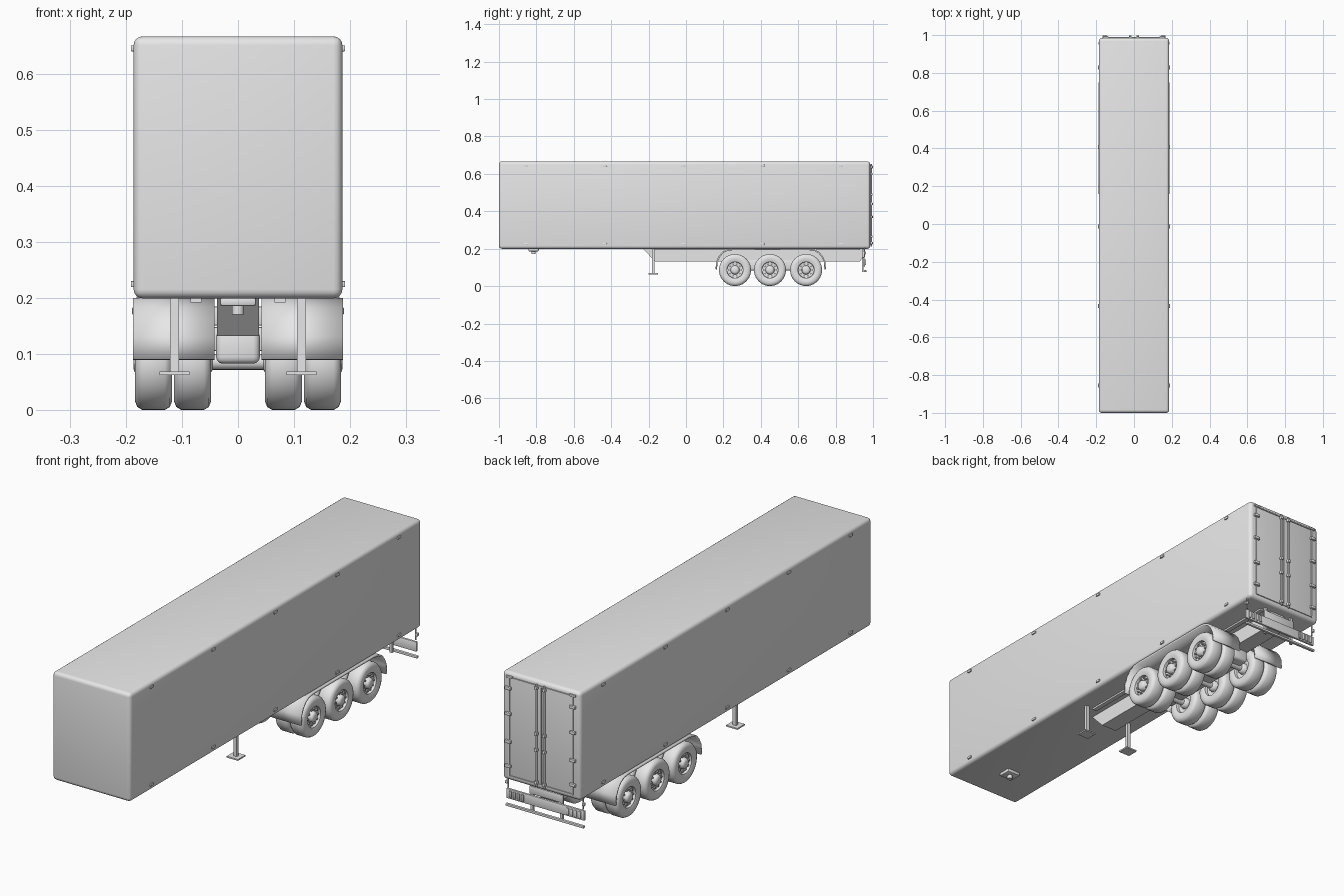
import bpy, bmesh, math
from mathutils import Matrix, Vector

cube = bpy.data.objects.get("Cube")
if cube:
    bpy.data.objects.remove(cube, do_unlink=True)

GREY = (0.8, 0.8, 0.8, 1)
mat = bpy.data.materials.new("plain grey")
mat.use_nodes = True
mat.diffuse_color = GREY
mat.node_tree.nodes["Principled BSDF"].inputs["Base Color"].default_value = GREY
SIDES = (-1, 1)
TURN = {"x": Matrix.Rotation(math.pi / 2, 4, "Y"),
        "y": Matrix.Rotation(math.pi / 2, 4, "X"), "z": Matrix()}


def finish(name, bm):
    bmesh.ops.recalc_face_normals(bm, faces=bm.faces)
    mesh = bpy.data.meshes.new(name)
    bm.to_mesh(mesh)
    bm.free()
    mesh.materials.append(mat)
    ob = bpy.data.objects.new(name, mesh)
    bpy.context.collection.objects.link(ob)
    bpy.ops.object.select_all(action="DESELECT")
    ob.select_set(True)
    bpy.context.view_layer.objects.active = ob
    bpy.ops.object.shade_smooth_by_angle(angle=math.radians(40))
    return ob


def boxes(name, centres, size, bevel=0, segments=2):
    bm = bmesh.new()
    for c in centres:
        bmesh.ops.create_cube(bm, size=1, matrix=Matrix.Translation(c) @ Matrix.Diagonal((*size, 1)))
    if bevel:
        bmesh.ops.bevel(bm, geom=bm.edges[:], offset=bevel, segments=segments,
                        profile=0.5, affect="EDGES")
    return finish(name, bm)


def rods(name, centres, radius, length, axis, sides=12):
    bm = bmesh.new()
    for c in centres:
        bmesh.ops.create_cone(bm, cap_ends=True, segments=sides, radius1=radius, radius2=radius,
                              depth=length, matrix=Matrix.Translation(c) @ TURN[axis])
    return finish(name, bm)


def extrude_profile(name, points, x0, x1, closed=True):
    """Sweep a (y, z) profile across x."""
    bm = bmesh.new()
    a, b = ([bm.verts.new((x, y, z)) for y, z in points] for x in (x0, x1))
    n = len(points)
    for i in range(n if closed else n - 1):
        j = (i + 1) % n
        bm.faces.new((a[i], a[j], b[j], b[i]))
    if closed:
        bm.faces.new(a)
        bm.faces.new(b)
    return finish(name, bm)


def lathe_x(name, profile, centre, side, steps=40):
    """Revolve an (x, radius) profile about the x axis."""
    bm = bmesh.new()
    rings = []
    for x, r in profile:
        rings.append([bm.verts.new(Vector(centre) + Vector((side * x, r * math.cos(t), r * math.sin(t))))
                      for t in (2 * math.pi * k / steps for k in range(steps))])
    for a, b in zip(rings, rings[1:]):
        for k in range(steps):
            m = (k + 1) % steps
            bm.faces.new((a[k], a[m], b[m], b[k]))
    bm.faces.new(rings[0])
    bm.faces.new(rings[-1])
    return finish(name, bm)


# Cargo body
boxes("cargo_body", [(0, -0.0075, 0.433)], (0.372, 1.985, 0.467), 0.016, 4)

# Marker lamps along both sides
LAMP_Y = [-0.855 + 0.421 * i for i in range(5)]
boxes("side_markers", [(s * 0.187, y, z) for s in SIDES for y in LAMP_Y for z in (0.225, 0.645)],
      (0.008, 0.022, 0.011), 0.002)

# Rear doors: frame strips, lock rods, hinges, handles
boxes("door_side_trim", [(s * 0.152, 0.986, 0.433) for s in SIDES], (0.005, 0.006, 0.425))
boxes("door_cross_trim", [(0, 0.986, z) for z in (0.221, 0.645)], (0.305, 0.006, 0.005))
boxes("door_centre_seam", [(0, 0.986, 0.433)], (0.005, 0.006, 0.425))
rods("lock_rods", [(s * 0.019, 0.991, 0.433) for s in SIDES], 0.004, 0.44, "z")
boxes("lock_brackets", [(s * 0.019, 0.992, z) for s in SIDES for z in (0.23, 0.37, 0.44, 0.637)],
      (0.014, 0.014, 0.014), 0.003)
boxes("door_hinges", [(s * 0.154, 0.991, z) for s in SIDES for z in (0.265, 0.37, 0.49, 0.6)],
      (0.028, 0.012, 0.013), 0.003)
boxes("rear_top_lamps", [(s * 0.15, 0.987, 0.648) for s in SIDES], (0.03, 0.01, 0.009), 0.002)

# Chassis spine with sloping nose
extrude_profile("chassis_spine", [(-0.235, 0.205), (-0.165, 0.132), (0.93, 0.132), (0.94, 0.145),
                                  (0.94, 0.205)], -0.037, 0.037)
boxes("suspension_box", [(0, 0.45, 0.113)], (0.078, 0.5, 0.06), 0.012, 3)
boxes("floor_rails", [(s * 0.075, 0.38, 0.198) for s in SIDES], (0.02, 1.1, 0.012))

# Coupling plate and pin
boxes("coupling_plate", [(0, -0.815, 0.194)], (0.064, 0.056, 0.016), 0.004)
rods("coupling_pin", [(0, -0.815, 0.182)], 0.011, 0.022, "z", 20)

# Landing legs
boxes("landing_legs", [(s * 0.113, -0.175, 0.135) for s in SIDES], (0.016, 0.014, 0.137))
boxes("landing_feet", [(s * 0.113, -0.175, 0.066) for s in SIDES], (0.054, 0.05, 0.006))

# Mudguards arching over all three axles
half = [(0.291, 0.09), (0.288, 0.13), (0.274, 0.16), (0.256, 0.18), (0.234, 0.192), (0.205, 0.196)]
arch = [(0.453 - y, z) for y, z in half] + [(0.453 + y, z) for y, z in reversed(half)]
for s, label in zip(SIDES, ("right", "left")):
    guard = extrude_profile(label + "_mudguard", arch, s * 0.042, s * 0.187, closed=False)
    solid = guard.modifiers.new("thickness", "SOLIDIFY")
    solid.thickness = 0.008
    solid.offset = 0

# Wheels: tyre, rim dish and hub in one turned profile
AXLES = (0.262, 0.449, 0.642)
R = 0.086
wheel = [(-0.028, 0.044), (-0.033, 0.058), (-0.033, 0.07), (-0.029, 0.08), (-0.02, 0.0855),
         (0.02, 0.0855), (0.029, 0.08), (0.033, 0.07), (0.033, 0.058), (0.030, 0.048),
         (0.029, 0.044), (0.018, 0.042), (0.016, 0.024), (0.030, 0.021), (0.035, 0.016),
         (0.036, 0.006)]
for s, label in zip(SIDES, ("right", "left")):
    for i, y in enumerate(AXLES, 1):
        lathe_x(f"{label}_outer_wheel_{i}", wheel, (s * 0.1505, y, R), s)
        lathe_x(f"{label}_inner_wheel_{i}", wheel, (s * 0.081, y, R), -s)
rods("axles", [(0, y, R) for y in AXLES], 0.014, 0.28, "x", 16)
bolts = [2 * math.pi * k / 10 for k in range(10)]
rods("wheel_bolts", [(s * 0.17, y + 0.033 * math.cos(t), R + 0.033 * math.sin(t))
                     for s in SIDES for y in AXLES for t in bolts], 0.004, 0.012, "x", 8)

# Rear bumper, lamps and guard bar
boxes("bumper_panel", [(0, 0.953, 0.127)], (0.372, 0.01, 0.042), 0.002)
boxes("tail_lamps", [(s * (0.108 + 0.019 * k), 0.959, 0.127) for s in SIDES for k in range(4)],
      (0.012, 0.008, 0.03), 0.002)
boxes("number_plate", [(0, 0.948, 0.168)], (0.16, 0.008, 0.034), 0.002)
boxes("bumper_hangers", [(s * 0.07, 0.945, 0.14) for s in SIDES], (0.012, 0.01, 0.13))
boxes("guard_bar", [(0, 0.958, 0.08)], (0.372, 0.012, 0.01), 0.002)
rods("outline_lamp_stalks", [(s * 0.178, 0.955, 0.178) for s in SIDES], 0.003, 0.05, "z", 8)
boxes("outline_lamps", [(s * 0.183, 0.957, 0.177) for s in SIDES], (0.012, 0.012, 0.014), 0.003)
